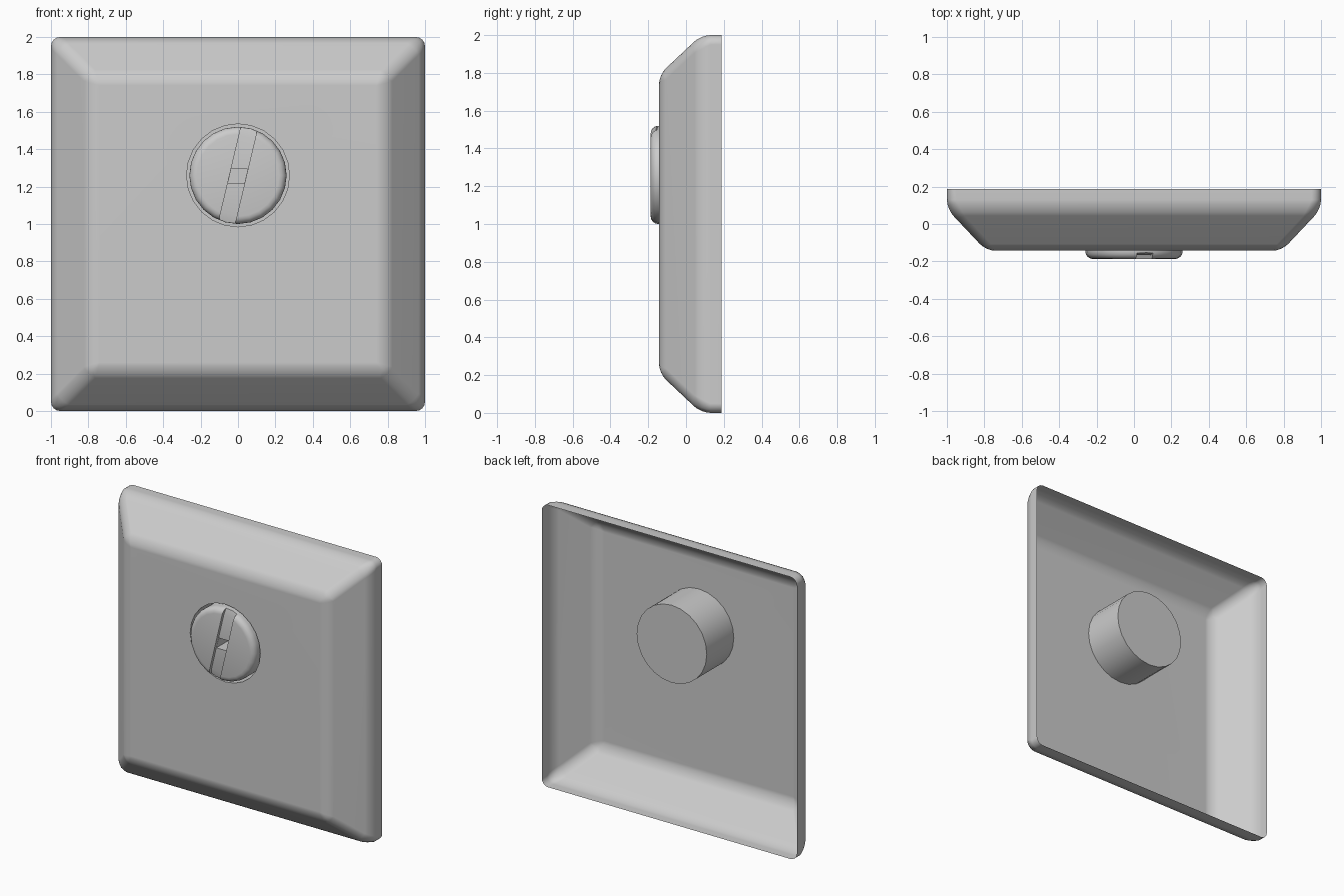
import bpy, bmesh, math
from mathutils import Vector, Matrix

if "Cube" in bpy.data.objects:
    bpy.data.objects.remove(bpy.data.objects["Cube"])

FRONT, BACK, KNOB_FRONT, POCKET_BACK = -0.143, 0.187, -0.187, 0.16
CENTRE = Vector((0, 0, 1.26))
SIDES = 24


def make_object(name, bm):
    mesh = bpy.data.meshes.new(name)
    bm.to_mesh(mesh)
    bm.free()
    obj = bpy.data.objects.new(name, mesh)
    bpy.context.collection.objects.link(obj)
    return obj


def ring(bm, r, y):
    return [bm.verts.new(CENTRE + Vector((r * math.cos(a), y, r * math.sin(a))))
            for a in (2 * math.pi * i / SIDES for i in range(SIDES))]


def skin(bm, a, b):
    n = len(a)
    for i in range(n):
        j = (i + 1) % n
        bm.faces.new((a[i], a[j], b[j], b[i]))


def prism(name, outline, to_a, to_b):
    # closed prism between two placements of one outline
    bm = bmesh.new()
    a = [bm.verts.new(to_a(*p)) for p in outline]
    b = [bm.verts.new(to_b(*p)) for p in outline]
    skin(bm, a, b)
    bm.faces.new(a)
    bm.faces.new(b)
    bmesh.ops.recalc_face_normals(bm, faces=bm.faces)
    obj = make_object(name, bm)
    obj.hide_render = True
    obj.hide_viewport = True
    return obj


def smooth(obj):
    bpy.ops.object.select_all(action='DESELECT')
    bpy.context.view_layer.objects.active = obj
    obj.select_set(True)
    bpy.ops.object.shade_smooth_by_angle(angle=math.radians(35))


# Cover plate: thin open-backed shell with sloped, rounded borders
bm = bmesh.new()
loops = [[bm.verts.new((sx * h, y, 1 + sz * h))
          for sx, sz in ((-1, -1), (1, -1), (1, 1), (-1, 1))]
         for h, y in ((0.79, FRONT), (1.0, 0.08), (1.0, BACK))]
bm.faces.new(loops[0])
for a, b in zip(loops, loops[1:]):
    skin(bm, b, a)
bmesh.ops.recalc_face_normals(bm, faces=bm.faces)
bmesh.ops.bevel(bm, geom=[e for e in bm.edges if not e.is_boundary],
                offset=0.05, segments=4, profile=0.5, affect='EDGES')

# Round pocket in the plate, closed at the back
face = max((f for f in bm.faces if f.normal.y < -0.99), key=lambda f: f.calc_area())
border = list(face.edges)
bmesh.ops.delete(bm, geom=[face], context='FACES_ONLY')
mouth = ring(bm, 0.275, FRONT)
rim = [bm.edges.new((mouth[i], mouth[(i + 1) % SIDES])) for i in range(SIDES)]
bmesh.ops.triangle_fill(bm, edges=border + rim, use_beauty=True, normal=(0, -1, 0))
floor = ring(bm, 0.275, POCKET_BACK)
skin(bm, mouth, floor)
bm.faces.new(floor)
bmesh.ops.recalc_face_normals(bm, faces=bm.faces)
if max(bm.faces, key=lambda f: -f.calc_center_median().y).normal.y > 0:
    bmesh.ops.reverse_faces(bm, faces=bm.faces)
plate = make_object("cover_plate", bm)
smooth(plate)
plate.modifiers.new("even_shading", 'WEIGHTED_NORMAL').keep_sharp = True

# Lock barrel: cylinder with rounded front edge
bm = bmesh.new()
R, r = 0.26, 0.04
profile = [(R, POCKET_BACK - 0.01)]
for i in range(5):
    t = math.pi / 2 * i / 4
    profile.append((R - r + r * math.cos(t), KNOB_FRONT + r - r * math.sin(t)))
rings = [ring(bm, *p) for p in profile]
for a, b in zip(rings, rings[1:]):
    skin(bm, a, b)
bm.faces.new(rings[0])
bm.faces.new(rings[-1])
bmesh.ops.recalc_face_normals(bm, faces=bm.faces)
barrel = make_object("lock_barrel", bm)

# Tilted slot across the barrel, and the key opening in its middle
TILT = math.radians(13.3)
turn = Matrix.Rotation(TILT, 3, 'Y')
HALF = 0.044


def slot_side(x):
    return lambda t, y: CENTRE + turn @ Vector((x, y, t))


def key_depth(y):
    return lambda s, z: Vector((s * HALF / math.cos(TILT) + (z - CENTRE.z) * math.tan(TILT), y, z))


slot = prism("slot_cutter",
             [(-0.4, -0.3), (0.4, -0.3), (0.4, -0.12), (0.21, -0.165),
              (-0.21, -0.165), (-0.4, -0.12)],
             slot_side(-HALF), slot_side(HALF))
key = prism("key_cutter", [(-0.98, 1.22), (0.98, 1.22), (0.98, 1.295), (-0.98, 1.295)],
            key_depth(-0.175), key_depth(0.05))
for cutter in (slot, key):
    mod = barrel.modifiers.new(cutter.name, 'BOOLEAN')
    mod.operation = 'DIFFERENCE'
    mod.solver = 'EXACT'
    mod.object = cutter

# Bake the cuts so the barrel can be shaded by angle
deps = bpy.context.evaluated_depsgraph_get()
baked = bpy.data.meshes.new_from_object(barrel.evaluated_get(deps))
barrel.modifiers.clear()
barrel.data = baked
for cutter in (slot, key):
    bpy.data.objects.remove(cutter)
smooth(barrel)
